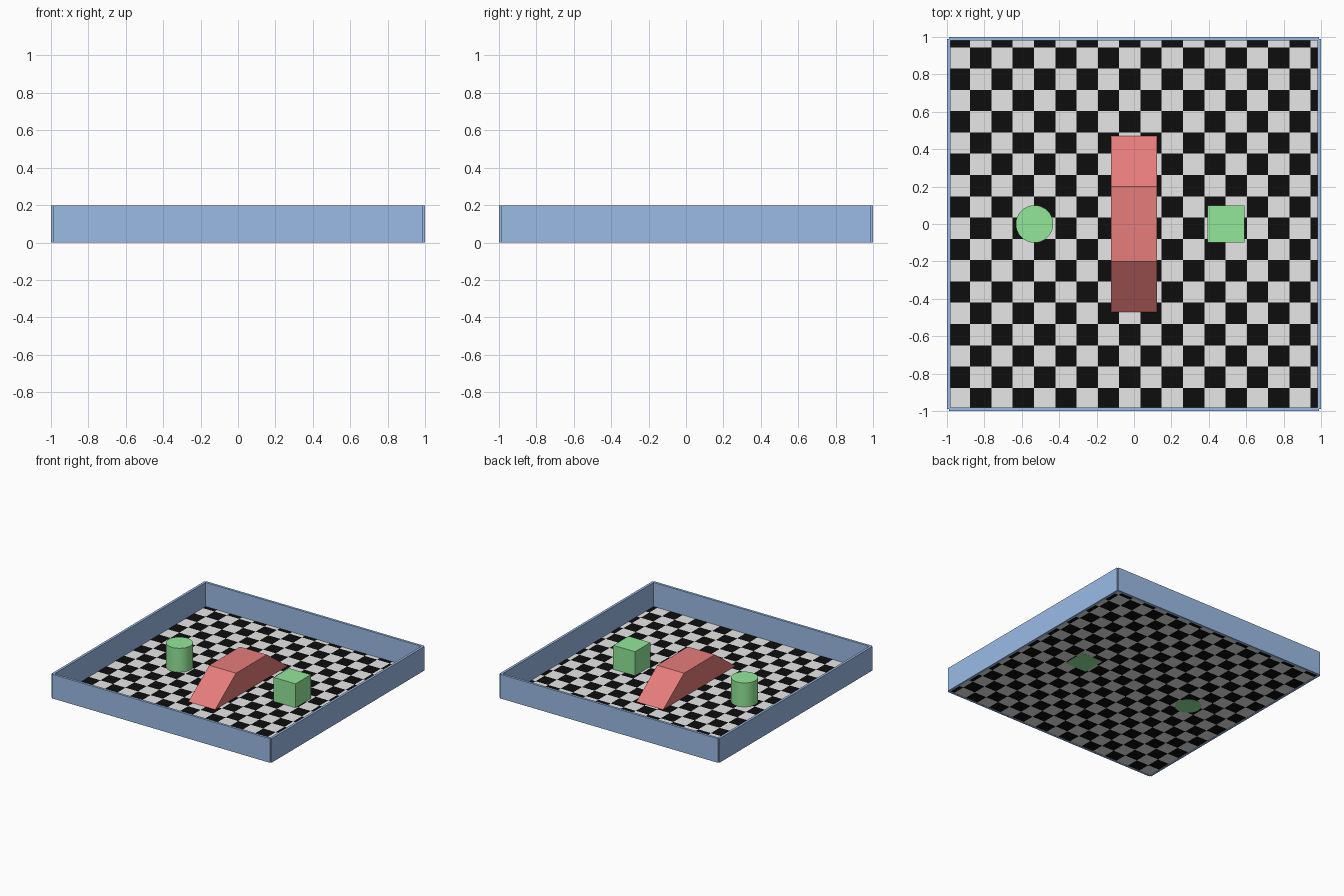
import bpy, bmesh

if "Cube" in bpy.data.objects:
    bpy.data.objects.remove(bpy.data.objects["Cube"])


def mat(name, rgb):
    m = bpy.data.materials.new(name)
    m.diffuse_color = (*rgb, 1)
    m.use_nodes = True
    m.node_tree.nodes["Principled BSDF"].inputs["Base Color"].default_value = m.diffuse_color
    return m


BLUE = mat("wall blue", (0.33, 0.50, 0.80))
RED = mat("ramp red", (0.80, 0.20, 0.20))
GREEN = mat("obstacle green", (0.29, 0.80, 0.32))
WHITE = mat("tile light grey", (0.80, 0.80, 0.80))
BLACK = mat("tile black", (0.004, 0.004, 0.004))


def box(name, loc, size, material):
    bpy.ops.mesh.primitive_cube_add(size=1, location=loc)
    o = bpy.context.object
    o.name = name
    o.scale = size
    bpy.ops.object.transform_apply(location=False, rotation=False, scale=True)
    o.data.materials.append(material)
    return o


def mesh_object(name, bm, *materials):
    me = bpy.data.meshes.new(name)
    bm.to_mesh(me)
    bm.free()
    for m in materials:
        me.materials.append(m)
    o = bpy.data.objects.new(name, me)
    bpy.context.collection.objects.link(o)
    return o


HALF, H = 0.99, 0.198

# Four walls centred on the floor edges, leaving tiny corner notches
for s, front, side in ((-1, "front_wall", "left_wall"), (1, "back_wall", "right_wall")):
    box(front, (0, s * HALF, H / 2), (2 * HALF, 0.02, H), BLUE)
    box(side, (s * HALF, 0, H / 2), (0.02, 2 * HALF, H), BLUE)

# Checkered floor: square tiles from the front left corner, clipped at the far edges
CELL = 0.1138
cuts = [min(-HALF + i * CELL, HALF) for i in range(19)]
bm = bmesh.new()
grid = [[bm.verts.new((x, y, 0.001)) for y in cuts] for x in cuts]
for i in range(18):
    for j in range(18):
        f = bm.faces.new((grid[i][j], grid[i + 1][j], grid[i + 1][j + 1], grid[i][j + 1]))
        f.material_index = (i + j) % 2
mesh_object("checkered_floor", bm, WHITE, BLACK)

# Double ramp: trapezoid profile extruded across x
bm = bmesh.new()
profile = [(-0.47, 0.002), (0.47, 0.002), (0.2, H), (-0.2, H)]
face = bm.faces.new([bm.verts.new((-0.122, y, z)) for y, z in profile])
ext = bmesh.ops.extrude_face_region(bm, geom=[face])
bmesh.ops.translate(bm, vec=(0.244, 0, 0),
                    verts=[v for v in ext["geom"] if isinstance(v, bmesh.types.BMVert)])
bmesh.ops.recalc_face_normals(bm, faces=bm.faces)
mesh_object("double_ramp", bm, RED)

# Obstacles
box("cube_obstacle", (0.493, 0, H / 2), (0.198, 0.198, H), GREEN)
bpy.ops.mesh.primitive_cylinder_add(vertices=48, radius=0.1, depth=H, location=(-0.532, 0, H / 2))
cyl = bpy.context.object
cyl.name = "cylinder_obstacle"
cyl.data.materials.append(GREEN)
bpy.ops.object.shade_smooth_by_angle()
